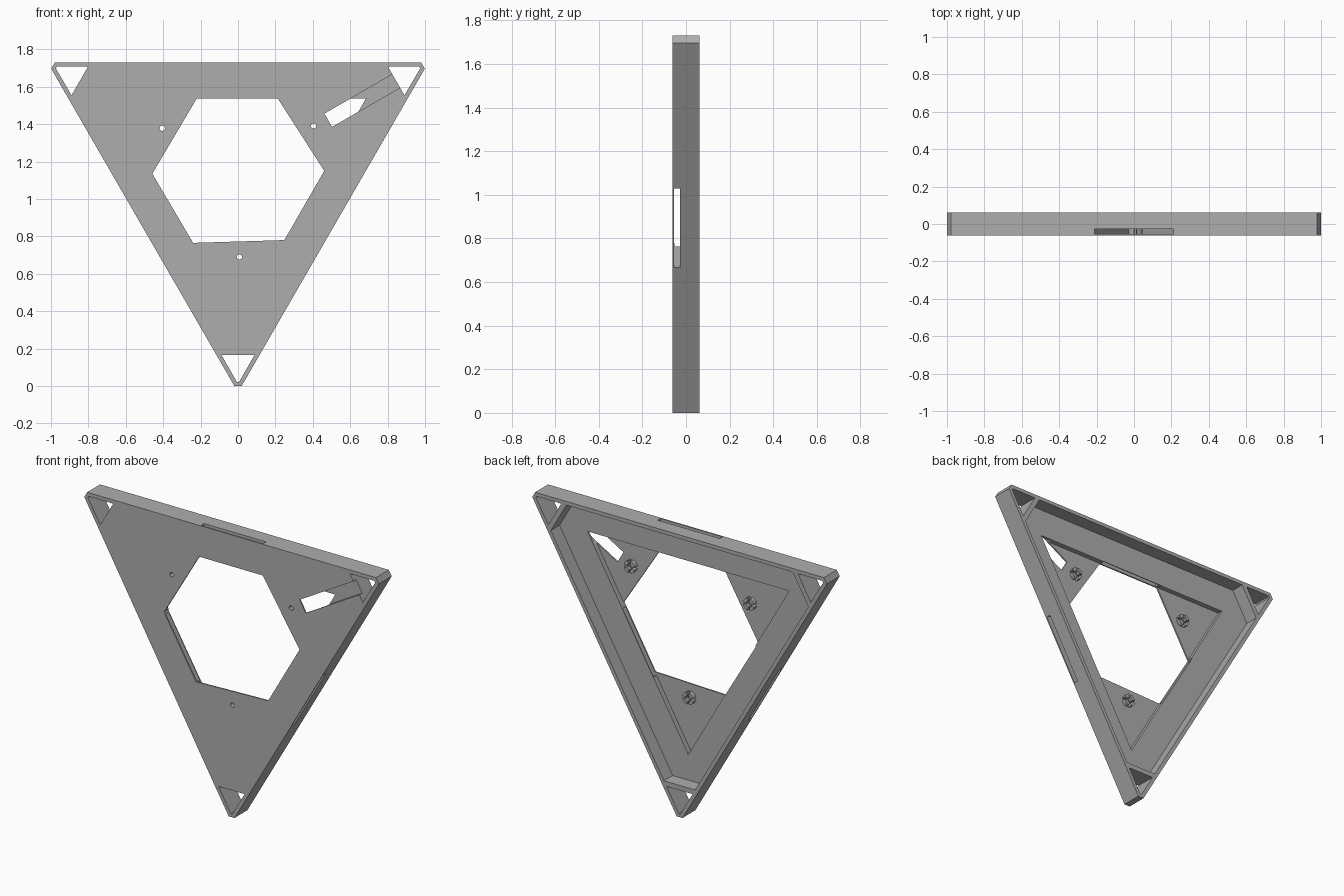
import bpy, bmesh, math

if "Cube" in bpy.data.objects:
    bpy.data.objects.remove(bpy.data.objects["Cube"], do_unlink=True)

CENTRE_Z = 1.142                  # height of the triangle's centre
FRONT, BACK = -0.0625, 0.0625
FLOOR, POCKET = -0.022, -0.0535   # inner levels of the tray
CORNERS = [math.radians(a) for a in (-90, 30, 150)]
TAN30 = math.tan(math.radians(30))

grey = bpy.data.materials.new("plain grey")
grey.use_nodes = True
grey.diffuse_color = (0.42, 0.42, 0.42, 1)
grey.node_tree.nodes["Principled BSDF"].inputs["Base Color"].default_value = grey.diffuse_color


def prism(name, outline, y0, y1):
    """Extrude an x-z outline from y0 to y1."""
    bm = bmesh.new()
    face = bm.faces.new([bm.verts.new((x, y0, z)) for x, z in outline])
    ext = bmesh.ops.extrude_face_region(bm, geom=[face], use_keep_orig=True)
    for v in ext["geom"]:
        if isinstance(v, bmesh.types.BMVert):
            v.co.y = y1
    bmesh.ops.recalc_face_normals(bm, faces=bm.faces)
    mesh = bpy.data.meshes.new(name)
    bm.to_mesh(mesh)
    bm.free()
    mesh.materials.append(grey)
    obj = bpy.data.objects.new(name, mesh)
    bpy.context.collection.objects.link(obj)
    return obj


def polar(angle, along, across):
    """Point at a distance along a direction from the centre, and across it."""
    c, s = math.cos(angle), math.sin(angle)
    return (along * c - across * s, CENTRE_Z + along * s + across * c)


def strip(angle, d0, w0, d1, w1):
    return [polar(angle, d0, -w0), polar(angle, d1, -w1),
            polar(angle, d1, w1), polar(angle, d0, w0)]


def triangle(inradius, cut=None):
    """Triangle pointing down, with its corners cut at a distance if given."""
    if cut is None:
        return [polar(a, 2 * inradius, 0) for a in CORNERS]
    w = (2 * inradius - cut) * TAN30
    return [polar(a, cut, s * w) for a in CORNERS for s in (-1, 1)]


def circle(x, z, r, n=16):
    return [(x + r * math.cos(i * math.tau / n), z + r * math.sin(i * math.tau / n))
            for i in range(n)]


frame = prism("triangular_frame", triangle(0.588, 1.142), FRONT, BACK)


def cut(outline, y0, y1):
    tool = prism("cutter", outline, y0, y1)
    tool.hide_render = True
    mod = frame.modifiers.new("cut", "BOOLEAN")
    mod.operation, mod.solver, mod.object = "DIFFERENCE", "EXACT", tool
    bpy.context.view_layer.objects.active = frame
    bpy.ops.object.modifier_apply(modifier=mod.name)
    bpy.data.objects.remove(tool, do_unlink=True)


# Tray interior, open at the back, with a shallow inner pocket
cut(triangle(0.565, 0.947), FLOOR, 0.1)
cut(triangle(0.395), POCKET, 0.05)

# Central window
cut([(-0.22, 1.538), (0.212, 1.538), (0.461, 1.15), (0.248, 0.78),
     (-0.24, 0.765), (-0.458, 1.135)], -0.1, 0.05)

# Corner wells and edge slots
for a in CORNERS:
    cut(strip(a, 0.977, 0.088, 1.122, 0.005), -0.1, 0.1)
    cut(strip(a + math.pi, 0.38, 0.21, 0.65, 0.21), -0.054, -0.027)

# Cable groove in the front, running to one corner
cut(strip(CORNERS[1], 0.557, 0.041, 1.0, 0.041), -0.1, -0.035)

# Screw holes, each with a split boss behind it
for side, (x, z) in zip(("lower", "left", "right"),
                        ((0.007, 0.69), (0.404, 1.39), (-0.405, 1.378))):
    cut(circle(x, z, 0.014), -0.1, 0.0)
    for q in range(4):
        angles = [math.radians(90 * q + 12 + 11 * i) for i in range(7)]
        arc = [(x + 0.038 * math.cos(t), z + 0.038 * math.sin(t)) for t in angles]
        arc += [(x + 0.018 * math.cos(t), z + 0.018 * math.sin(t)) for t in reversed(angles)]
        prism(f"{side}_screw_boss_{q + 1}", arc, POCKET - 0.002, -0.028)
